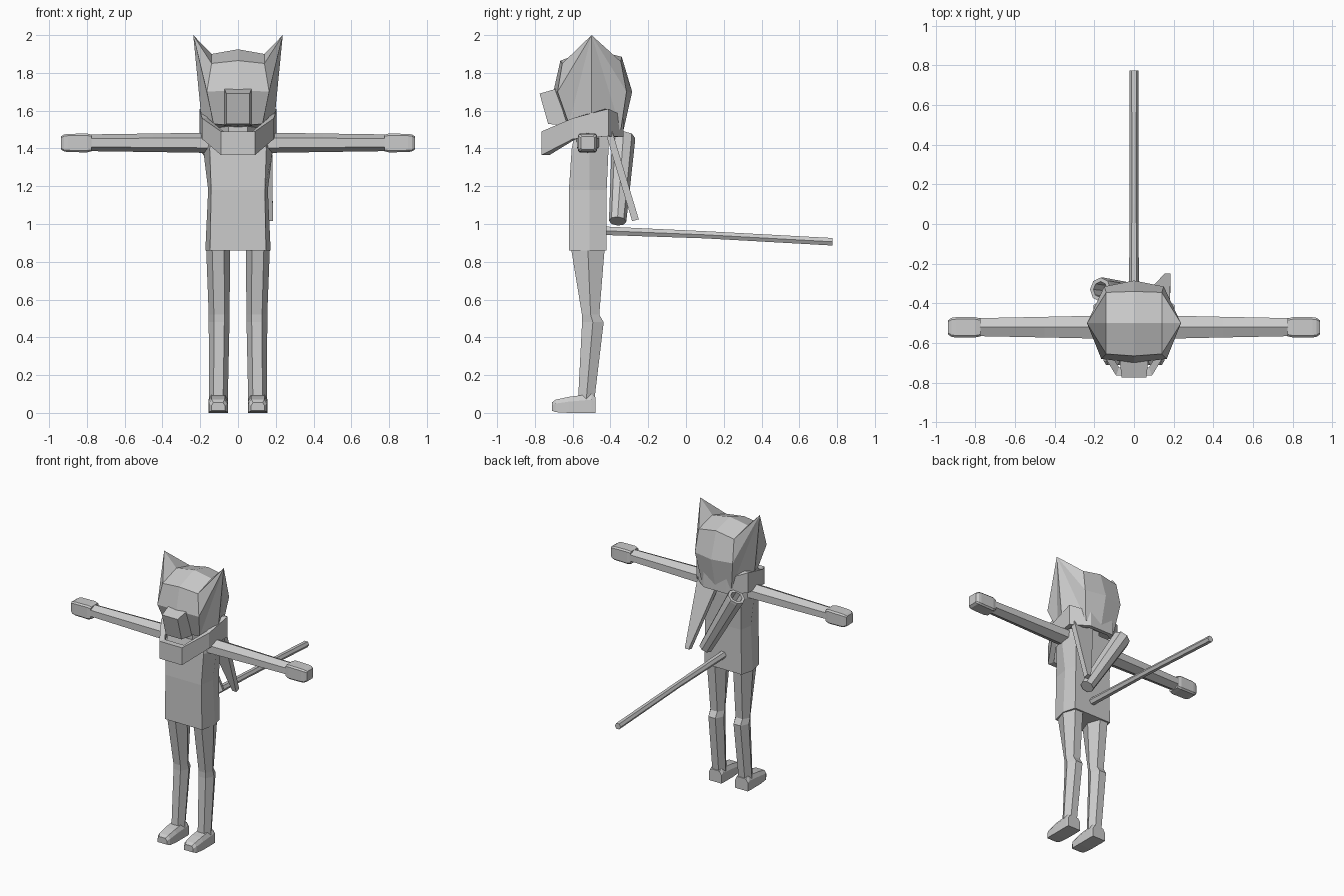
import bpy, bmesh, math
from mathutils import Vector

cube = bpy.data.objects.get("Cube")
if cube:
    bpy.data.objects.remove(cube, do_unlink=True)

GREY = (0.6, 0.6, 0.6, 1)
grey = bpy.data.materials.new("plain grey")
grey.use_nodes = True
grey.diffuse_color = GREY
grey.node_tree.nodes["Principled BSDF"].inputs["Base Color"].default_value = GREY


def build(name, verts, faces):
    """Make a flat shaded object with outward normals."""
    bm = bmesh.new()
    vs = [bm.verts.new(v) for v in verts]
    for f in faces:
        bm.faces.new([vs[i] for i in f])
    bmesh.ops.remove_doubles(bm, verts=bm.verts, dist=0.0005)
    bmesh.ops.recalc_face_normals(bm, faces=bm.faces)
    me = bpy.data.meshes.new(name)
    bm.to_mesh(me)
    bm.free()
    me.materials.append(grey)
    ob = bpy.data.objects.new(name, me)
    bpy.context.collection.objects.link(ob)
    return ob


def loft(name, rings, caps=True):
    """Skin a list of equal rings, closing both ends."""
    n = len(rings[0])
    faces = [(k * n + i, k * n + (i + 1) % n, (k + 1) * n + (i + 1) % n, (k + 1) * n + i)
             for k in range(len(rings) - 1) for i in range(n)]
    if caps:
        faces += [tuple(range(n)), tuple(range((len(rings) - 1) * n, len(rings) * n))]
    return build(name, [p for r in rings for p in r], faces)


def ring(centre, u, v, n=6, phase=0.0):
    """Polygon around centre spanned by half axes u and v."""
    c, u, v = Vector(centre), Vector(u), Vector(v)
    angles = [phase + math.tau * i / n for i in range(n)]
    return [c + u * math.cos(a) + v * math.sin(a) for a in angles]


# Torso: six sided tunic
def torso_ring(z, side, flat, front, back):
    return [(flat, front, z), (side, -0.51, z), (flat, back, z),
            (-flat, back, z), (-side, -0.51, z), (-flat, front, z)]


loft("torso", [torso_ring(0.86, 0.173, 0.148, -0.62, -0.42),
               torso_ring(1.18, 0.158, 0.142, -0.62, -0.42),
               torso_ring(1.40, 0.185, 0.15, -0.605, -0.41),
               torso_ring(1.47, 0.175, 0.14, -0.59, -0.41)])
loft("neck", [ring((0, -0.5, z), (0.1, 0, 0), (0, 0.1, 0)) for z in (1.4, 1.56)])

# Limbs, repeated on both sides
for side, s in (("left", 1), ("right", -1)):
    leg = [(0.88, 0.105, 0.064, -0.52, 0.104), (0.52, 0.1, 0.055, -0.505, 0.053),
           (0.48, 0.1, 0.055, -0.493, 0.066), (0.07, 0.104, 0.05, -0.528, 0.05)]
    loft(side + "_leg", [ring((s * x, y, z), (rx, 0, 0), (0, ry, 0))
                         for z, x, rx, y, ry in leg])

    foot = [(-0.48, 0.05, 0.0, 0.085), (-0.5, 0.052, 0.0, 0.1),
            (-0.62, 0.052, 0.0, 0.085), (-0.69, 0.048, 0.004, 0.07),
            (-0.71, 0.036, 0.012, 0.055)]
    loft(side + "_foot", [[(s * 0.105 - w, y, lo), (s * 0.105 + w, y, lo),
                           (s * 0.105 + w, y, 0.7 * hi), (s * 0.105 + 0.7 * w, y, hi),
                           (s * 0.105 - 0.7 * w, y, hi), (s * 0.105 - w, y, 0.7 * hi)]
                          for y, w, lo, hi in foot])

    arm = [(0.13, 0.068, 0.054), (0.45, 0.06, 0.049), (0.8, 0.052, 0.044)]
    loft(side + "_arm", [ring((s * x, -0.52, 1.43), (0, 0, rz), (0, ry, 0))
                         for x, ry, rz in arm])

    hand = [(0.775, 0.045, 0.044), (0.8, 0.051, 0.05), (0.9, 0.051, 0.048),
            (0.92, 0.048, 0.045), (0.937, 0.036, 0.035)]
    loft(side + "_hand", [[(s * x, -0.521 + a * w, 1.429 + b * h)
                           for a, b in ((-1, -0.8), (-0.8, -1), (0.8, -1), (1, -0.8),
                                        (1, 0.8), (0.8, 1), (-0.8, 1), (-1, 0.8))]
                          for x, w, h in hand])

# Head: centre loop, cheek loop and a fan running up to each ear tip
centre = [(0, -0.5, 1.925), (0, -0.665, 1.865), (0, -0.70, 1.71), (0, -0.64, 1.52),
          (0, -0.5, 1.5), (0, -0.33, 1.5), (0, -0.285, 1.7), (0, -0.34, 1.885)]
cheek = [(0.14, -0.5, 1.9), (0.14, -0.655, 1.85), (0.165, -0.68, 1.7), (0.13, -0.62, 1.53),
         (0.19, -0.5, 1.52), (0.12, -0.345, 1.5), (0.15, -0.315, 1.7), (0.14, -0.345, 1.86)]
verts, faces = [], []
for s in (1, -1):
    b = len(verts)
    verts += centre + [(s * x, y, z) for x, y, z in cheek] + [(s * 0.237, -0.5, 2.0)]
    for i in range(8):
        j = (i + 1) % 8
        faces += [(b + i, b + j, b + 8 + j, b + 8 + i), (b + 8 + i, b + 8 + j, b + 16)]
build("head", verts, faces)

# Snout: short block with a sloping front
loft("snout", [[(-w, y0, z0), (w, y0, z0), (w, y1, z1), (-w, y1, z1)]
               for w, y0, z0, y1, z1 in ((0.075, -0.62, 1.715, -0.55, 1.53),
                                         (0.072, -0.69, 1.715, -0.63, 1.52),
                                         (0.062, -0.775, 1.69, -0.73, 1.53))])

# Scarf: sagging collar band, thick inward
half = [(0.09, -0.765, 1.365, 1.49), (0.19, -0.6, 1.45, 1.56),
        (0.205, -0.41, 1.465, 1.61), (0.09, -0.33, 1.46, 1.57)]
band = half + [(-x, y, lo, hi) for x, y, lo, hi in reversed(half)]


def scarf_ring(k, top):
    return [(x * k, -0.5 + (y + 0.5) * k, hi if top else lo) for x, y, lo, hi in band]


loft("scarf", [scarf_ring(1, False), scarf_ring(1, True), scarf_ring(0.84, True),
               scarf_ring(0.84, False), scarf_ring(1, False)], caps=False)

# Scarf end hanging behind the left shoulder
loft("scarf_end", [[(x0, y, z), (x1, y, z), (x1, y + t, z + 0.01), (x0, y + t, z + 0.01)]
                   for x0, x1, y, t, z in ((0.02, 0.18, -0.425, 0.035, 1.48),
                                           (0.155, 0.185, -0.285, 0.035, 1.015))])

# Quiver: open tube slung across the back
low, top = Vector((0.095, -0.362, 1.015)), Vector((-0.17, -0.33, 1.46))
axis = (top - low).normalized()
u = axis.cross(Vector((0, 1, 0))).normalized()
v = axis.cross(u)
loft("quiver", [ring(low.lerp(top, t), u * r, v * r, 8)
                for t, r in ((0, 0.046), (0.97, 0.062), (1, 0.06), (1, 0.04), (0.7, 0.036))])

# Tail: long straight rod
loft("tail", [ring((0, y, z), (r, 0, 0), (0, 0, r), 6)
              for y, z, r in ((-0.45, 0.965, 0.026), (0.1, 0.943, 0.022), (0.775, 0.906, 0.023))])
